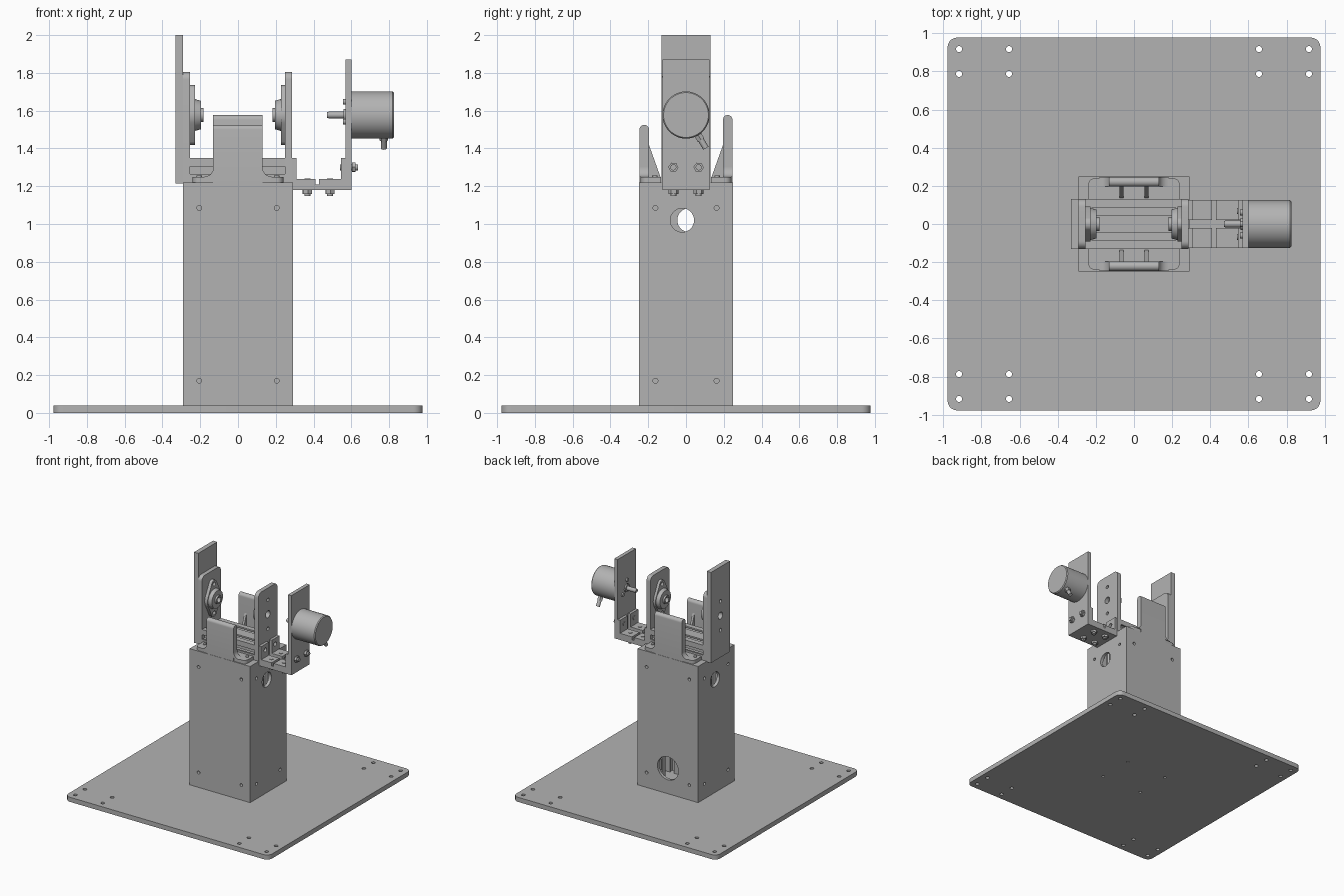
import bpy
import bmesh
from math import sin, cos, pi, radians
from mathutils import Vector, Matrix

if "Cube" in bpy.data.objects:
    bpy.data.objects.remove(bpy.data.objects["Cube"])

grey = bpy.data.materials.new("plain grey")
grey.use_nodes = True
COLOUR = (0.45, 0.45, 0.45, 1)
grey.diffuse_color = COLOUR
grey.node_tree.nodes["Principled BSDF"].inputs["Base Color"].default_value = COLOUR


# ---------- helpers ----------
def circle(a, b, r, n=32, start=0.0):
    return [(a + r * cos(start + 2 * pi * i / n), b + r * sin(start + 2 * pi * i / n)) for i in range(n)]


def arc(a, b, r, d0, d1, n=8):
    angles = [radians(d0 + (d1 - d0) * i / n) for i in range(n + 1)]
    return [(a + r * cos(t), b + r * sin(t)) for t in angles]


def rect(a0, a1, b0, b1):
    return [(a0, b0), (a1, b0), (a1, b1), (a0, b1)]


def place(axis, a, b, t):
    return {"x": (t, a, b), "y": (a, t, b), "z": (a, b, t)}[axis]


def add_prism(bm, pts, axis, lo, hi, taper=1.0):
    """Extrude a 2D outline along an axis, optionally scaling the far end."""
    ca = sum(p[0] for p in pts) / len(pts)
    cb = sum(p[1] for p in pts) / len(pts)
    near = [bm.verts.new(place(axis, a, b, lo)) for a, b in pts]
    far = [bm.verts.new(place(axis, ca + (a - ca) * taper, cb + (b - cb) * taper, hi)) for a, b in pts]
    faces = [bm.faces.new(near), bm.faces.new(far)]
    for i in range(len(pts)):
        j = (i + 1) % len(pts)
        faces.append(bm.faces.new((near[i], near[j], far[j], far[i])))
    bmesh.ops.recalc_face_normals(bm, faces=faces)


def build(name, *prisms):
    bm = bmesh.new()
    for p in prisms:
        add_prism(bm, *p)
    mesh = bpy.data.meshes.new(name)
    bm.to_mesh(mesh)
    bm.free()
    mesh.materials.append(grey)
    obj = bpy.data.objects.new(name, mesh)
    bpy.context.collection.objects.link(obj)
    return obj


def activate(obj):
    bpy.ops.object.select_all(action="DESELECT")
    obj.select_set(True)
    bpy.context.view_layer.objects.active = obj


def cut(obj, *prisms):
    cutter = build("cutter", *prisms)
    cutter.hide_render = True
    mod = obj.modifiers.new("cut", "BOOLEAN")
    mod.operation, mod.object, mod.solver = "DIFFERENCE", cutter, "EXACT"
    activate(obj)
    bpy.ops.object.modifier_apply(modifier=mod.name)
    bpy.data.objects.remove(cutter)
    return obj


def slotted(ca, cb):
    """Square T-slot extrusion section."""
    h = 0.065
    side = [(-h, -h), (-.02, -h), (-.02, -.052), (-.036, -.052), (-.02, -.03),
            (.02, -.03), (.036, -.052), (.02, -.052), (.02, -h)]
    pts = []
    for k in range(4):
        c, s = round(cos(k * pi / 2)), round(sin(k * pi / 2))
        pts += [(ca + c * a - s * b, cb + s * a + c * b) for a, b in side]
    return pts


SIGNS = (-1, 1)
CORNERS = [(sx, sy) for sx in SIGNS for sy in SIGNS]
AXLE = 1.577

# ---------- base plate ----------
E, R = 0.977, 0.05
outline = []
for k, (sx, sy) in enumerate([(1, 1), (-1, 1), (-1, -1), (1, -1)]):
    outline += arc(sx * (E - R), sy * (E - R), R, 90 * k, 90 * k + 90)
base = build("base_plate", (outline, "z", 0, 0.04))
holes = [(circle(sx * x, sy * y, .016, 16), "z", -.1, .1)
         for sx, sy in CORNERS for x in (.655, .917) for y in (.787, .917)]
holes += [(circle(sx * .2, sy * .157, .012, 16), "z", -.1, .1) for sx, sy in CORNERS]
cut(base, *holes)

# ---------- hollow column with corner posts ----------
column = build("column", (rect(-.29, .29, -.248, .248), "z", 0.04, 1.22))
cut(column, (rect(-.264, .264, -.222, .222), "z", 0, 1.195))
holes = [(circle(-.02, 1.02, .063), "x", .2, .4),
         (circle(.017, 1.02, .063), "x", -.4, -.2),
         (circle(0, .26, .1), "y", .15, .35)]
for s in SIGNS:
    for z in (.17, 1.085):
        holes.append((circle(s * .205, z, .013, 16), "y", -.4, .4))
        holes.append((circle(s * .162, z, .013, 16), "x", -.4, .4))
cut(column, *holes)
for sx, sy in CORNERS:
    build("column_post", (slotted(sx * .198, sy * .156), "z", .04, 1.195))

# ---------- cross rail on top ----------
build("cross_rail", (slotted(-.065, 1.285), "x", -.255, .25), (slotted(.065, 1.285), "x", -.255, .25))

# ---------- front and back stops with ribs ----------
for s, top, name in ((-1, 1.525, "front_stop"), (1, 1.577, "back_stop")):
    flange = []
    for sx, y, d in ((-1, .205, 90), (-1, .16, 180), (1, .16, 270), (1, .205, 0)):
        flange += [(a, s * b) for a, b in arc(sx * .205, y, .035, d, d + 90)] if y > .2 \
            else [(sx * .24, s * .132)]
    wall = [(s * .196, 1.22), (s * .246, 1.22)]
    wall += [(s * a, b) for a, b in arc(.221, top - .025, .025, 0, 180, 12)]
    parts = [(flange, "z", 1.22, 1.25), (wall, "x", -.132, .13)]
    for sx in SIGNS:
        flare = [(sx * .12, 1.25), (sx * .18, 1.25)]
        flare += [(sx * a, b) for a, b in arc(.18, 1.30, .05, 270, 180)] + [(sx * .12, 1.30)]
        parts.append((flare, "y", s * .196, s * .246))
        rib = [(s * .2, 1.43), (s * .196, 1.24), (s * .132, 1.24)]
        parts.append((rib, "x", sx * .065 - .01, sx * .065 + .01))
    build(name, *parts)
    for sx in SIGNS:
        build(name + "_screw", (circle(sx * .205, s * .165, .014, 16), "z", 1.24, 1.256))

# ---------- bearing plates ----------
plate = [(-.13, 1.215), (.13, 1.215)] + arc(.09, 1.765, .04, 0, 90) + arc(-.09, 1.765, .04, 90, 180)
bolt_holes = [(circle(0, AXLE, .03, 24), "x", -.5, .5)]
bolt_holes += [(circle(0, AXLE + s * .125, .015, 16), "x", -.5, .5) for s in SIGNS]
cut(build("left_bearing_plate", (plate, "x", .25, .287)), *bolt_holes)
cut(build("right_bearing_plate", (plate, "x", -.29, -.255)), *bolt_holes)
cut(build("right_tall_plate", (rect(-.13, .13, 1.215, 2), "x", -.33, -.29)), *bolt_holes)

# ---------- flanged bearings ----------
oval = arc(0, AXLE, .092, -35, 35) + arc(0, AXLE + .12, .038, 35, 145)
oval += arc(0, AXLE, .092, 145, 215) + arc(0, AXLE - .12, .038, 215, 325)
for s, name in ((-1, "right_bearing"), (1, "left_bearing")):
    edge = s * (.25 if s > 0 else .255)
    bearing = build(name, (oval, "x", edge, s * .228))
    cut(bearing, *[(circle(0, AXLE + k * .125, .017, 16), "x", -.5, .5) for k in SIGNS],
        (circle(0, AXLE, .07), "x", -.5, .5))
    housing = build(name + "_housing", (circle(0, AXLE, .092), "x", edge, s * .197, .82))
    ring = build(name + "_ring", (circle(0, AXLE, .036), "x", edge, s * .182))
    for part in (housing, ring):
        cut(part, (circle(0, AXLE, .024, 24), "x", -.5, .5))

# ---------- motor bracket ----------
build("motor_arm", (rect(.287, .6, -.125, .125), "z", 1.18, 1.21))
cut(build("motor_plate", (rect(-.125, .125, 1.18, 1.87), "x", .568, .6)),
    (circle(0, AXLE, .035, 24), "x", .5, .61))

inner = [(.287, 1.21), (.41, 1.21), (.41, 1.237), (.31, 1.237), (.31, 1.35), (.287, 1.35)]
outer = [(.568, 1.21), (.43, 1.21), (.43, 1.237), (.545, 1.237), (.545, 1.35), (.568, 1.35)]
for s in SIGNS:
    for shape, name in ((inner, "inner_angle"), (outer, "outer_angle")):
        angle = build(name, (shape, "y", s * .02, s * .125))
        cut(angle, (circle(s * .067, 1.3, .018, 16), "x", .28, .58))

# ---------- cross-head bolts with nuts ----------
bolt = build("bolt", (circle(0, 0, .03, 20), "z", 0, .018, .75), (circle(0, 0, .016, 16), "z", -.09, .004),
             (circle(0, 0, .027, 6), "z", -.077, -.058))
head_slots = [(rect(-.018, .018, -.004, .004), "z", .008, .05),
              (rect(-.004, .004, -.018, .018), "z", .008, .05)]
cut(bolt, *head_slots)
spots = [((x, s * .067, 1.237), (0, 0, 1)) for x in (.367, .487) for s in SIGNS]
spots += [((.545, s * .067, 1.3), (-1, 0, 0)) for s in SIGNS]
for i, (loc, direction) in enumerate(spots):
    obj = bolt
    if i:
        obj = bpy.data.objects.new("bolt", bolt.data)
        bpy.context.collection.objects.link(obj)
    turn = Vector((0, 0, 1)).rotation_difference(Vector(direction)).to_matrix().to_4x4()
    spin = Matrix.Rotation(radians(35), 4, "Z")
    obj.matrix_world = Matrix.Translation(loc) @ turn @ spin

# ---------- motor ----------
build("motor_body", (circle(0, AXLE, .125, 48), "x", .6, .817),
      (circle(0, AXLE, .125, 48), "x", .817, .825, .95))
shaft = build("motor_shaft", (circle(0, AXLE, .018, 24), "x", .48, .62),
              (circle(0, AXLE, .018, 24), "x", .48, .472, .8))
build("motor_collar", (circle(0, AXLE, .032, 24), "x", .558, .61))
for k in range(3):
    t = radians(90 + 120 * k)
    build("motor_screw", (circle(.07 * cos(t), AXLE + .07 * sin(t), .015, 16), "x", .57, .556))

# cable outlet leaving the motor at an angle
outlet = build("cable_outlet", (circle(0, 0, .023, 6), "z", .11, .155), (circle(0, 0, .016, 16), "z", .15, .205))
outlet.matrix_world = Matrix.Translation((.772, 0, AXLE)) @ Matrix.Rotation(radians(-149), 4, "X")

# ---------- shading ----------
for obj in list(bpy.context.scene.objects):
    if obj.type == "MESH" and obj.data.materials and obj.data.materials[0] == grey:
        activate(obj)
        bpy.ops.object.shade_smooth_by_angle(angle=radians(30))
bpy.ops.object.select_all(action="DESELECT")
